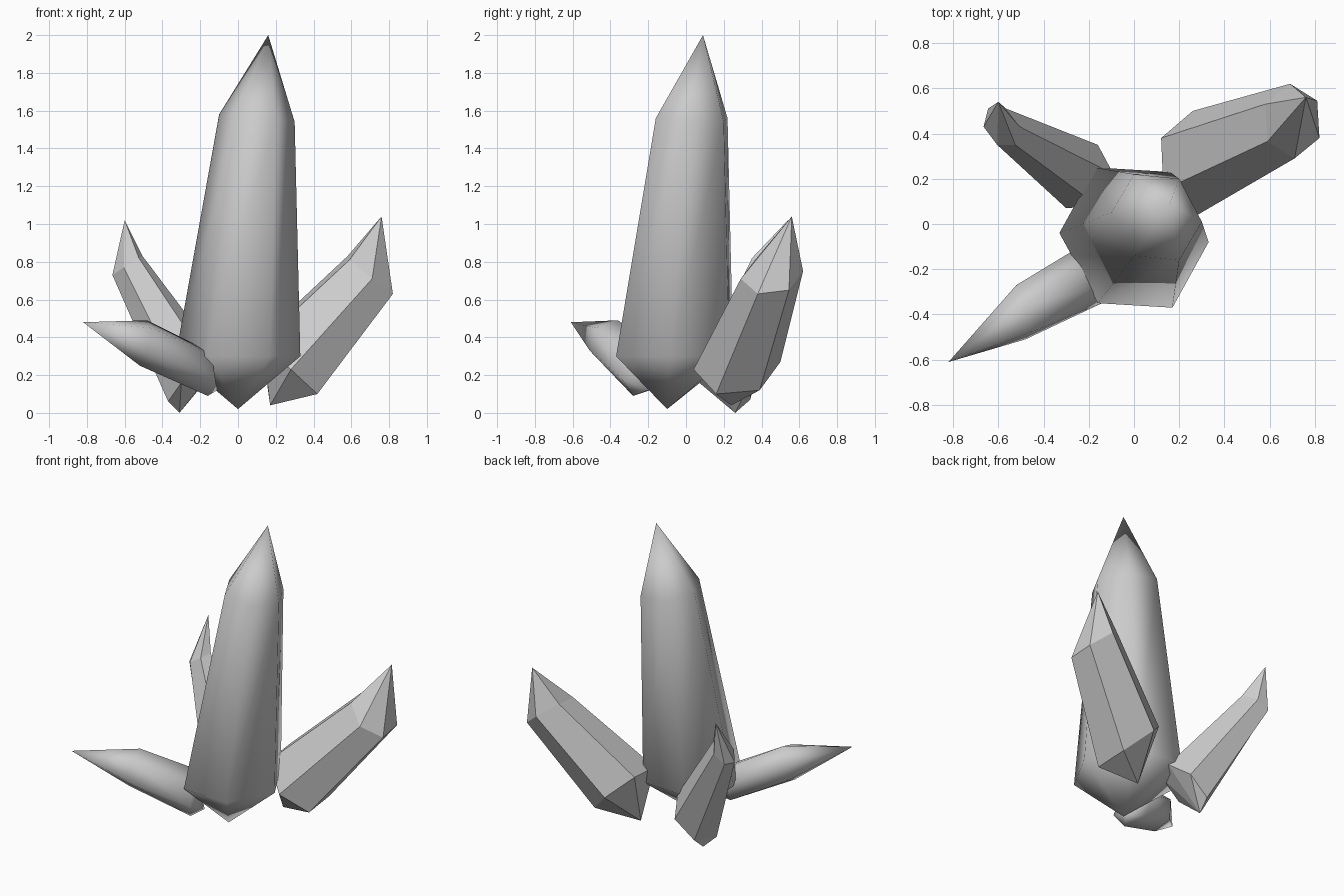
import bpy
import bmesh
from mathutils import Vector

default_cube = bpy.data.objects.get("Cube")
if default_cube:
    bpy.data.objects.remove(default_cube, do_unlink=True)

# Single stone colour
stone = bpy.data.materials.new("grey_crystal")
stone.use_nodes = True
grey = (0.6, 0.6, 0.6, 1.0)
stone.diffuse_color = grey
stone.node_tree.nodes["Principled BSDF"].inputs["Base Color"].default_value = grey


def hexagon(centre, first, second):
    """Six corners of a skewed hexagon from its centre and two corner offsets."""
    c, a, b = Vector(centre), Vector(first), Vector(second)
    return [c + offset for offset in (a, b, b - a, -a, -b, a - b)]


def crystal(name, root, base, shoulder, tip, smooth=False):
    """Six-sided prism, pointed at both ends."""
    bm = bmesh.new()
    bottom = bm.verts.new(root)
    top = bm.verts.new(tip)
    low = [bm.verts.new(p) for p in hexagon(*base)]
    high = [bm.verts.new(p) for p in hexagon(*shoulder)]
    for i in range(len(low)):
        j = (i + 1) % len(low)
        bm.faces.new((low[i], low[j], high[j], high[i]))
        bm.faces.new((high[i], high[j], top))
        bm.faces.new((low[j], low[i], bottom))
    bmesh.ops.recalc_face_normals(bm, faces=bm.faces)
    for face in bm.faces:
        face.smooth = smooth
    mesh = bpy.data.meshes.new(name)
    bm.to_mesh(mesh)
    bm.free()
    mesh.materials.append(stone)
    obj = bpy.data.objects.new(name, mesh)
    bpy.context.collection.objects.link(obj)
    return obj


# Tall central crystal
crystal("main_crystal",
        root=(0, -0.1, 0.02),
        base=((0, -0.06, 0.3), (0.33, -0.02, 0), (0.16, 0.29, 0)),
        shoulder=((0.1, 0.03, 1.56), (0.2, -0.02, -0.02), (0.1, 0.17, -0.02)),
        tip=(0.16, 0.09, 2),
        smooth=True)

# Large faceted crystal leaning back to the left
crystal("back_left_crystal",
        root=(0.17, 0.24, 0.04),
        base=((0.27, 0.27, 0.25), (0.01, -0.23, -0.02), (0.15, -0.11, -0.15)),
        shoulder=((0.7, 0.455, 0.73), (0.01, -0.165, -0.02), (0.12, -0.075, -0.1)),
        tip=(0.76, 0.56, 1.04))

# Slim faceted crystal leaning back to the right
crystal("back_right_crystal",
        root=(-0.31, 0.26, 0),
        base=((-0.23, 0.21, 0.17), (-0.14, -0.01, -0.11), (-0.07, -0.14, -0.01)),
        shoulder=((-0.585, 0.43, 0.78), (-0.08, 0, -0.05), (-0.02, -0.08, -0.01)),
        tip=(-0.6, 0.54, 1.02))

# Low smooth crystal reaching forward to the right
crystal("front_right_crystal",
        root=(-0.11, -0.2, 0.12),
        base=((-0.18, -0.22, 0.22), (-0.02, 0.06, 0.13), (-0.06, 0.12, 0.04)),
        shoulder=((-0.5, -0.39, 0.37), (0.02, 0.03, 0.12), (-0.02, 0.12, 0.04)),
        tip=(-0.82, -0.61, 0.48),
        smooth=True)
